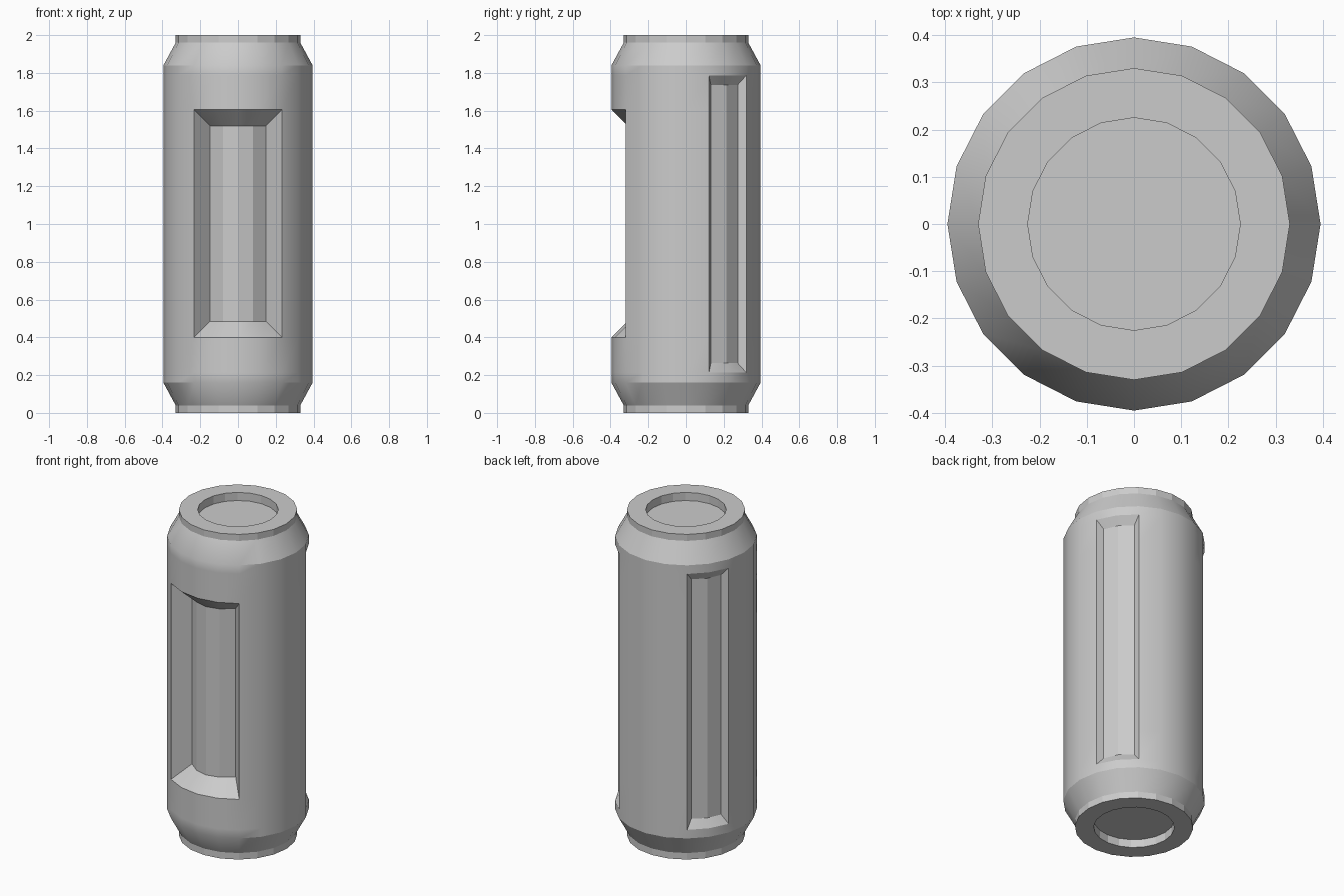
import bpy, bmesh
from math import cos, sin, pi, radians
from mathutils import Vector

if "Cube" in bpy.data.objects:
    bpy.data.objects.remove(bpy.data.objects["Cube"])

SIDES = 20
# Lathe profile (radius, height), from the lower recess floor to the upper one
PROFILE = [(0.225, 0.05), (0.225, 0), (0.33, 0), (0.33, 0.04), (0.395, 0.16),
           (0.395, 0.213), (0.395, 0.4), (0.395, 1.605), (0.395, 1.787),
           (0.395, 1.84), (0.33, 1.96), (0.33, 2), (0.225, 2), (0.225, 1.95)]
# Sunken panels: first column, column count, low ring, high ring, width scale, depth, end inset
FRONT = (13, 4, 6, 7, 0.64, 0.085, 0.085)
PANELS = [FRONT, (1, 2, 5, 8, 0.72, 0.03, 0.05), (7, 2, 5, 8, 0.72, 0.03, 0.05)]

bm = bmesh.new()
rings = [[bm.verts.new((r * cos(2 * pi * i / SIDES), r * sin(2 * pi * i / SIDES), z))
          for i in range(SIDES)] for r, z in PROFILE]
holes = {(k, c) for first, n, lo, hi, *_ in PANELS
         for k in range(lo, hi) for c in range(first, first + n)}

# Shell with openings left for the panels, plus recess floors
for k in range(len(rings) - 1):
    for c in range(SIDES):
        if (k, c) in holes:
            continue
        d = (c + 1) % SIDES
        f = bm.faces.new((rings[k][c], rings[k][d], rings[k + 1][d], rings[k + 1][c]))
        f.smooth = 3 <= k <= 9
bm.faces.new(rings[0])
bm.faces.new(rings[-1])


def sink_panel(first, n, lo, hi, width, depth, inset):
    """Bevelled walls and curved floor of a sunken panel."""
    a = 2 * pi * (first + n / 2) / SIDES
    out, side = Vector((cos(a), sin(a), 0)), Vector((-sin(a), cos(a), 0))

    def floor_row(ring, dz):
        row = []
        for c in range(first, first + n + 1):
            p = rings[ring][c].co
            q = out * (p.dot(out) - depth) + side * p.dot(side) * width
            row.append(bm.verts.new((q.x, q.y, p.z + dz)))
        return row

    low, high = floor_row(lo, inset), floor_row(hi, -inset)
    for i in range(n):
        c = first + i
        bm.faces.new((low[i], low[i + 1], high[i + 1], high[i])).smooth = True
        bm.faces.new((rings[lo][c], rings[lo][c + 1], low[i + 1], low[i])).smooth = True
        bm.faces.new((high[i], high[i + 1], rings[hi][c + 1], rings[hi][c])).smooth = True
    for i in (0, n):
        edge = [rings[k][first + i] for k in range(lo, hi + 1)]
        bm.faces.new(edge + [high[i], low[i]])


for panel in PANELS:
    sink_panel(*panel)
bmesh.ops.recalc_face_normals(bm, faces=bm.faces)

# Crisp shoulders and panel rims; the front shoulders blend softly
front_pairs = {frozenset((rings[k][c], rings[k][c + 1]))
               for k in (4, 9) for c in range(13, 17)}
for e in bm.edges:
    if frozenset(e.verts) not in front_pairs and e.calc_face_angle(0) > radians(22):
        e.smooth = False

mesh = bpy.data.meshes.new("canister_body")
bm.to_mesh(mesh)
bm.free()
bpy.context.collection.objects.link(bpy.data.objects.new("canister_body", mesh))
